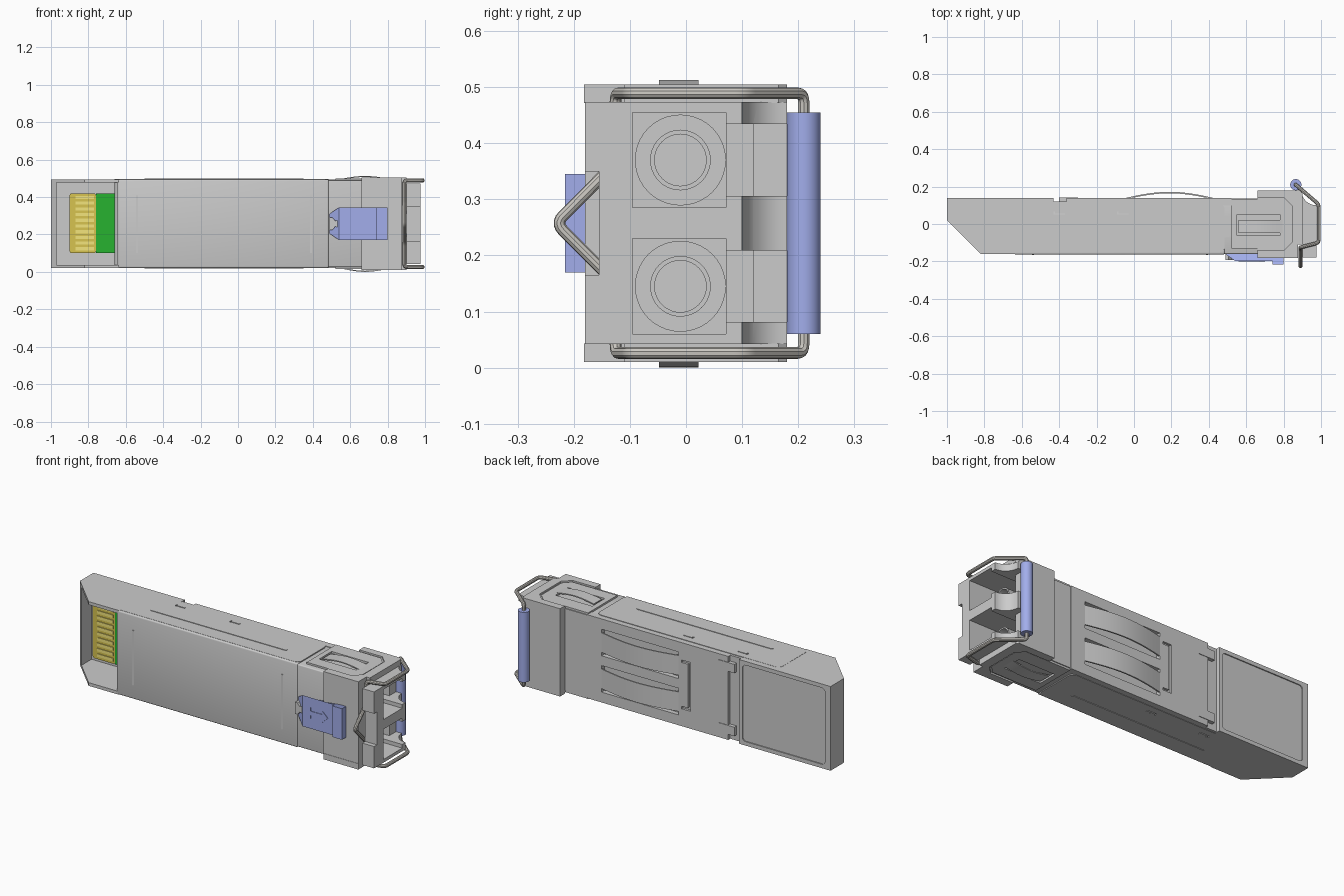
import bpy, bmesh, math
from mathutils import Vector

if "Cube" in bpy.data.objects:
    bpy.data.objects.remove(bpy.data.objects["Cube"])

ZC = 0.2575          # mirror plane height
BLUE, GREEN, GOLD, LIGHT, STEEL = [], [], [], [], []


def material(name, col):
    m = bpy.data.materials.new(name)
    m.diffuse_color = (*col, 1)
    m.use_nodes = True
    m.node_tree.nodes["Principled BSDF"].inputs["Base Color"].default_value = m.diffuse_color
    return m


blue = material("blue_plastic", (0.36, 0.42, 0.83))
green = material("green_board", (0.02, 0.45, 0.03))
gold = material("gold", (0.68, 0.55, 0.08))
bright = material("bright_gold", (0.9, 0.78, 0.2))
steel = material("steel", (0.60, 0.58, 0.54))


def smooth(ob):
    bpy.ops.object.select_all(action='DESELECT')
    ob.select_set(True)
    bpy.context.view_layer.objects.active = ob
    bpy.ops.object.shade_smooth_by_angle(angle=math.radians(30))


def prism(name, pts, lo, hi, axis='z', mat=None, bevel=0):
    """Extrude a closed outline; axis z: (x,y), axis y: (x,z), axis x: (y,z)."""
    place = {'z': lambda a, b, h: (a, b, h), 'y': lambda a, b, h: (a, h, b),
             'x': lambda a, b, h: (h, a, b)}[axis]
    bm = bmesh.new()
    rings = [[bm.verts.new(place(a, b, h)) for a, b in pts] for h in (lo, hi)]
    n = len(pts)
    bm.faces.new(rings[0])
    bm.faces.new(rings[1])
    for i in range(n):
        j = (i + 1) % n
        bm.faces.new((rings[0][i], rings[0][j], rings[1][j], rings[1][i]))
    bmesh.ops.recalc_face_normals(bm, faces=bm.faces)
    if bevel:
        bmesh.ops.bevel(bm, geom=bm.edges[:], offset=bevel, segments=3, profile=0.5, affect='EDGES')
    me = bpy.data.meshes.new(name)
    bm.to_mesh(me)
    bm.free()
    ob = bpy.data.objects.new(name, me)
    bpy.context.collection.objects.link(ob)
    if mat:
        me.materials.append(mat)
    smooth(ob)
    return ob


def box(name, x0, x1, y0, y1, z0, z1, mat=None, bevel=0):
    return prism(name, [(x0, y0), (x1, y0), (x1, y1), (x0, y1)], z0, z1, 'z', mat, bevel)


def rounded(x0, x1, y0, y1, r, n=5):
    pts = []
    for cx, cy, a in ((x1 - r, y1 - r, 0), (x0 + r, y1 - r, 90), (x0 + r, y0 + r, 180), (x1 - r, y0 + r, 270)):
        for i in range(n + 1):
            t = math.radians(a + 90 * i / n)
            pts.append((cx + r * math.cos(t), cy + r * math.sin(t)))
    return pts


def circle(cx, cy, r, n=40):
    return [(cx + r * math.cos(2 * math.pi * i / n), cy + r * math.sin(2 * math.pi * i / n)) for i in range(n)]


def arch(x0, x1, base, h, t=0.008, n=16):
    """Outline of a thin bowed strip."""
    top = [(x0 + (x1 - x0) * i / n, base + h * math.sin(math.pi * i / n)) for i in range(n + 1)]
    s = t if h > 0 else -t
    return top + [(x, y - s) for x, y in reversed(top)]


def cut(targets, cutters):
    for ob in targets:
        for c in cutters:
            m = ob.modifiers.new("cut", 'BOOLEAN')
            m.object, m.solver = c, 'EXACT'
            bpy.context.view_layer.objects.active = ob
            bpy.ops.object.modifier_apply(modifier=m.name)
        smooth(ob)
    for c in cutters:
        bpy.data.objects.remove(c)


def mz(z):
    return 2 * ZC - z


# tail tray with slanted side walls
tail = prism("tail_tray", [(-1, .1), (-1, .02), (-.82, -.16), (-.63, -.16), (-.63, .1)], .02, .495)
cut([tail], [box("c", -.97, -.64, -.3, .08, .038, .477)])

# circuit board with gold edge contacts
box("circuit_board", -.76, -.6, -.01, .01, .1, .42, green)
prism("contact_pad", rounded(-.9, -.76, .1, .42, .012), -.01, .01, 'y', gold)
for i in range(10):
    z = .115 + i * .0305
    box(f"contact_{i}", -.87, -.77, -.014, -.009, z, z + .017, bright)

# main body and side panels
core = box("body_core", -.645, .665, -.16, .106, .025, .49, bevel=.006)
panel = prism("side_panels", rounded(-.66, .485, -.152, .106, .03), .02, .496)
cut([panel], [box("c", x - .03, x + .03, .052, .068, z - .006, z + .006)
              for x in (-.4, -.06) for z in (.02, .496)])
box("front_cover", -.64, .485, -.163, -.13, .021, .495, bevel=.008)
for x in (-.54, .39):
    prism("front_rib", rounded(x - .006, x + .006, .1, .41, .005), -.166, -.16, 'y')
for z0, z1 in ((.017, .025), (.49, .499)):
    prism("side_rib", rounded(-.5, .35, -.07, -.055, .007), z0, z1)
    for x in (-.4, -.06):
        box("lock_tab", x - .022, x + .03, .055, .066, z0 + .001, z1 - .001)

# back label plate with shallow recess
label = box("label_plate", -1, -.43, .1, .14, .02, .495)
cut([label], [prism("c", rounded(-.965, -.45, .042, .473, .02), .134, .2, 'y')])
box("label_bridge", -.44, -.34, .09, .12, .022, .493)

# back spring plate with bowed fingers
plate = box("spring_plate", -.36, .52, .1, .138, .022, .493)
cutters = [box("c", -.05, .43, .112, .2, z - .075, z + .075) for z in (.155, .36)]
cutters += [box("c", -.125, -.108, .125, .2, .13, .385)]
cutters += [box("c", -.125, -.07, .125, .2, z, z + .014) for z in (.12, .381)]
cut([plate], cutters)
for z in (.155, .36):
    prism("back_spring", arch(-.06, .44, .136, .036), z - .055, z + .055)
for z in (.08, .435):
    box("plate_clip", -.4, -.3, .11, .141, z - .025, z + .025)
box("collar_back", .515, .665, .1, .135, .026, .489)

# connector head: fork with curved prong ends
arc = [(.975 + .08 * math.cos(math.radians(a)), .18 + .08 * math.sin(math.radians(a)))
       for a in range(270, 179, -10)]
fork = prism("port_housing", [(.66, -.18), (.878, -.18), (.878, -.11), (.902, -.11), (.902, -.18),
                              (.975, -.18)] + arc + [(.66, .18)], .042, mz(.042))
cutters = [box("c", .9, 1.1, -.3, -.155, .165, .35)]
for z in (.145, mz(.145)):
    cutters += [box("c", .70, 1.1, -.095, .071, z - .085, z + .085),
                box("c", .74, 1.1, .05, .12, z - .064, z + .064),
                box("c", .86, 1.1, .1, .3, z - .064, z + .064)]
cut([fork], cutters)

# optical sleeves inside the ports
for z in (.145, mz(.145)):
    prism("port_disc", circle(-.01, z, .081), .695, .715, 'x')
    sleeve = prism("port_sleeve", circle(-.01, z, .054), .70, .84, 'x')
    cut([sleeve], [prism("c", circle(-.01, z, .046), .73, .9, 'x')])

# head cheeks with pocketed side spring plates
hex_plate = [(.52, -.13), (.8, -.13), (.84, -.09), (.84, .09), (.8, .13), (.52, .13)]
pocket = [(.5, -.138), (.804, -.138), (.848, -.094), (.848, .094), (.804, .138), (.5, .138)]
cheek = [(.66, -.182), (.878, -.182), (.878, -.11), (.9, -.11), (.9, .165), (.888, .18), (.66, .18)]
for z0, z1, p0, p1, w0, w1, base, h in ((.01, .043, 0, .019, 0, .026, .016, -.016),
                                        (mz(.043), mz(.01), mz(.019), .6, mz(.026), .6, mz(.016), .014)):
    side = prism("head_cheek", cheek, z0, z1)
    cut([side], [prism("c", pocket, p0 - .1 if p0 == 0 else p0, p1)])
    a, b = (.015, .03) if h < 0 else (mz(.03), mz(.015))
    spring = prism("side_plate", hex_plate, a, b)
    slot = box("c", .55, .78, -.062, .05, w0 - .1 if w0 == 0 else w0, w1)
    cut([spring, side, core], [slot])
    prism("side_spring", arch(.56, .8, base, h, .006), -.048, .022, 'y')

# blue release slider with tapered tip
slider = prism("release_slider", [(.49, -.155), (.49, -.162), (.54, -.197), (.74, -.197), (.74, -.216),
                                  (.8, -.216), (.8, -.155)], .17, .345, 'z', blue)
for v in slider.data.vertices:
    if v.co.x < .5:
        v.co.z = .205 if v.co.z < ZC else .31
prism("slider_arrow", [(.56, .2575), (.592, .288), (.592, .27), (.668, .27), (.668, .288), (.70, .2575),
                       (.668, .227), (.668, .245), (.592, .245), (.592, .227)], -.2, -.19, 'y', blue)
prism("slider_catch", [(.49, .225), (.505, .225), (.52, .242), (.55, .235), (.55, .28), (.52, .273),
                       (.505, .29), (.49, .29)], -.192, -.155, 'y')


# wire bail with rounded corners
def fillet(pts, r, n=5):
    out = []
    for i, p in enumerate(pts):
        if i in (0, len(pts) - 1):
            out.append(p)
            continue
        a = p + (pts[i - 1] - p).normalized() * r
        b = p + (pts[i + 1] - p).normalized() * r
        for k in range(n + 1):
            t = k / n
            out.append(a * (1 - t) ** 2 + p * 2 * t * (1 - t) + b * t * t)
    return out


half = [Vector(p) for p in ((.865, .21, .3), (.865, .21, .489), (.988, .105, .489), (.988, -.1, .489),
                            (.89, -.125, .489), (.89, -.13, .40))]
low = [Vector((p.x, p.y, mz(p.z))) for p in reversed(half)]
path = fillet(half[:-1] + [Vector((.89, -.13, .36)), Vector((.89, -.232, ZC)),
                           Vector((.89, -.13, mz(.36)))] + low[1:], .018)
cu = bpy.data.curves.new("wire_bail", 'CURVE')
cu.dimensions, cu.bevel_depth, cu.bevel_resolution, cu.use_fill_caps = '3D', .0105, 3, True
sp = cu.splines.new('POLY')
sp.points.add(len(path) - 1)
for pt, co in zip(sp.points, path):
    pt.co = (*co, 1)
cu.materials.append(steel)
wire = bpy.data.objects.new("wire_bail", cu)
bpy.context.collection.objects.link(wire)
bpy.ops.object.select_all(action='DESELECT')
wire.select_set(True)
bpy.context.view_layer.objects.active = wire
bpy.ops.object.convert(target='MESH')
smooth(bpy.context.view_layer.objects.active)

# blue grip on the bail
prism("bail_grip", circle(.865, .21, .03), .06, .455, 'z', blue)
